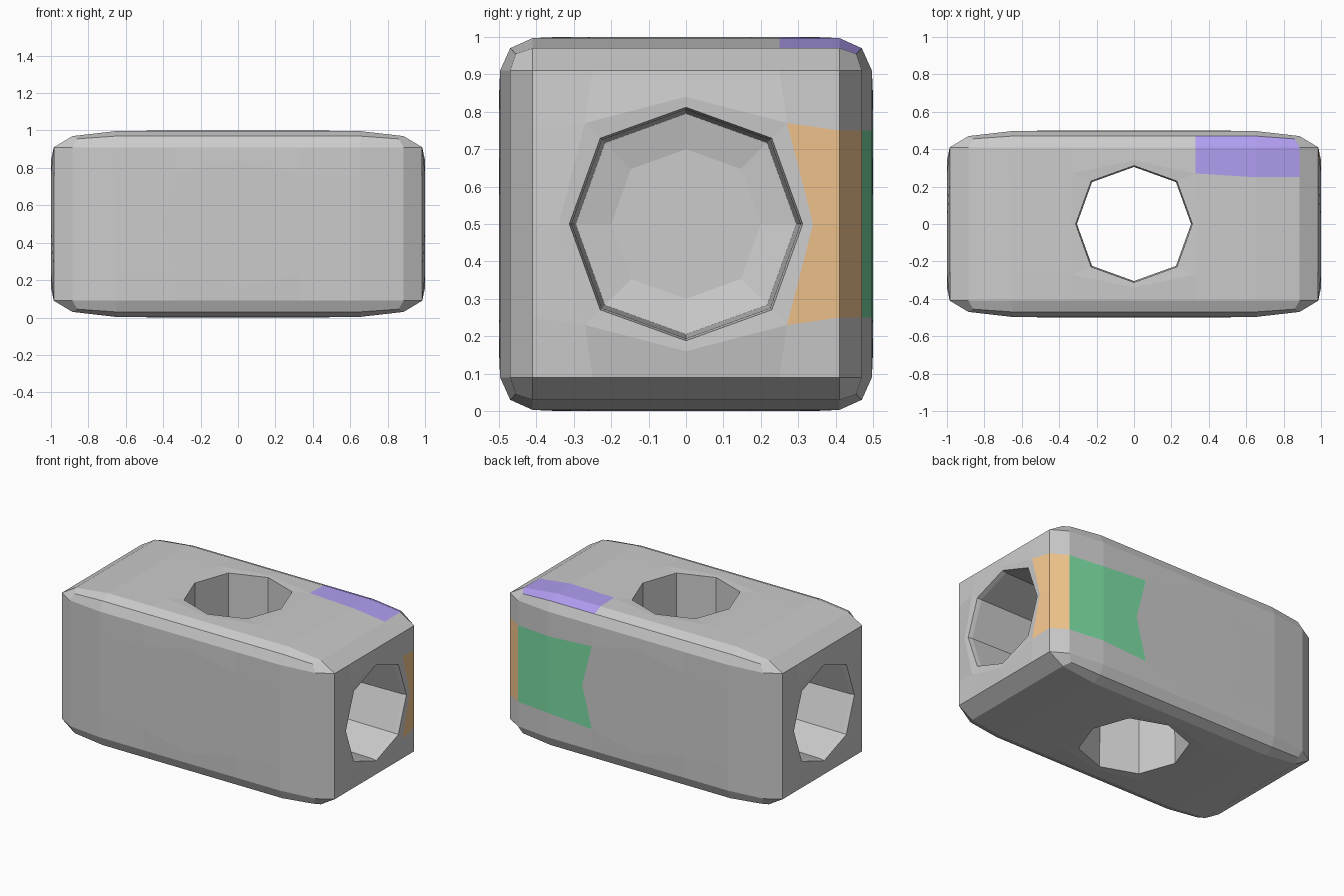
import bpy, bmesh
from mathutils import Vector

if "Cube" in bpy.data.objects:
    bpy.data.objects.remove(bpy.data.objects["Cube"])

LINES = [(0, .33, .65), (0, .25, .41), (0, .25, .41)]   # grid lines per axis
FACE, SHOULDER = (1, .5, .5), (.985, .497, .497)        # face level, level near edges
EDGE, CORNER = (.885, .47, .47), (.86, .455, .455)      # level on edges and corners

bm = bmesh.new()
verts = {}


def position(key):
    s = [abs(i) for i in key]
    n3 = s.count(3)
    out = []
    for a in range(3):
        others = [s[b] for b in range(3) if b != a]
        if s[a] == 3:
            v = (CORNER[a] if n3 == 3 else EDGE[a] if n3 == 2
                 else FACE[a] if max(others) < 2 else SHOULDER[a])
        else:
            v = LINES[a][s[a]]
            if n3 == 1 and s[a] == 1:
                t = min(others)              # index along the other tangent
                if t == 0:                   # middle of the ring side
                    v = .40 if (a == 0 and s[1] == 3) else .34
                elif t == 1 and a > 0:       # ring corner
                    v = .27
        out.append(v if key[a] >= 0 else -v)
    out[2] += .5
    return out


def vert(key):
    key = tuple(key)
    if key not in verts:
        verts[key] = bm.verts.new(position(key))
    return verts[key]


def key_on(axis, side, i, j):
    k = [i, j]
    k.insert(axis, 3 * side)
    return k


def colour_index(axis, side, i, j):
    if side < 0:
        return 0
    if axis == 0 and i >= 1 and -1 <= j < 1:
        return 1
    if axis == 1 and i >= 1 and -1 <= j < 1:
        return 2
    if axis == 2 and i >= 1 and j >= 1:
        return 3
    return 0


RING = [(1, 0), (1, 1), (0, 1), (-1, 1), (-1, 0), (-1, -1), (0, -1), (1, -1)]


def octagon(axis, level, r):
    loop = []
    for i, j in RING:
        k = .735 if i and j else 1
        p = [i * r * k, j * r * k]
        p.insert(axis, level)
        loop.append(bm.verts.new(Vector(p) + Vector((0, 0, .5))))
    return loop


def bridge(a, b):
    for n in range(8):
        m = (n + 1) % 8
        bm.faces.new((a[n], a[m], b[m], b[n]))


# softened outer shell, leaving openings on the ends, top and bottom
for axis in range(3):
    for side in (-1, 1):
        for i in range(-3, 3):
            for j in range(-3, 3):
                if axis != 1 and i in (-1, 0) and j in (-1, 0):
                    continue
                f = bm.faces.new([vert(key_on(axis, side, i + a, j + b))
                                  for a, b in ((0, 0), (1, 0), (1, 1), (0, 1))])
                f.material_index = colour_index(axis, side, i, j)


def rim(axis, side):
    ring = [vert(key_on(axis, side, i, j)) for i, j in RING]
    edge = octagon(axis, side * (FACE[axis] - .003), .312)
    bridge(ring, edge)
    return edge


# blind sockets in both ends
for side in (-1, 1):
    loop = rim(0, side)
    for level, r in ((.97, .306), (.5, .295), (.48, .2)):
        nxt = octagon(0, side * level, r)
        bridge(loop, nxt)
        loop = nxt
    bm.faces.new(loop)

# vertical through hole
middle = octagon(2, 0, .305)
for side in (-1, 1):
    bridge(rim(2, side), middle)

bmesh.ops.recalc_face_normals(bm, faces=bm.faces)
mesh = bpy.data.meshes.new("hammer_head_block")
bm.to_mesh(mesh)
bm.free()
block = bpy.data.objects.new("hammer_head_block", mesh)
bpy.context.collection.objects.link(block)

# base grey plus three coloured patches
for name, col in (("grey", (.7, .7, .7, 1)), ("orange", (.9, .56, .27, 1)),
                  ("green", (.2, .72, .37, 1)), ("purple", (.44, .34, .88, 1))):
    m = bpy.data.materials.new(name)
    m.diffuse_color = col
    m.use_nodes = True
    m.node_tree.nodes["Principled BSDF"].inputs["Base Color"].default_value = m.diffuse_color
    mesh.materials.append(m)
